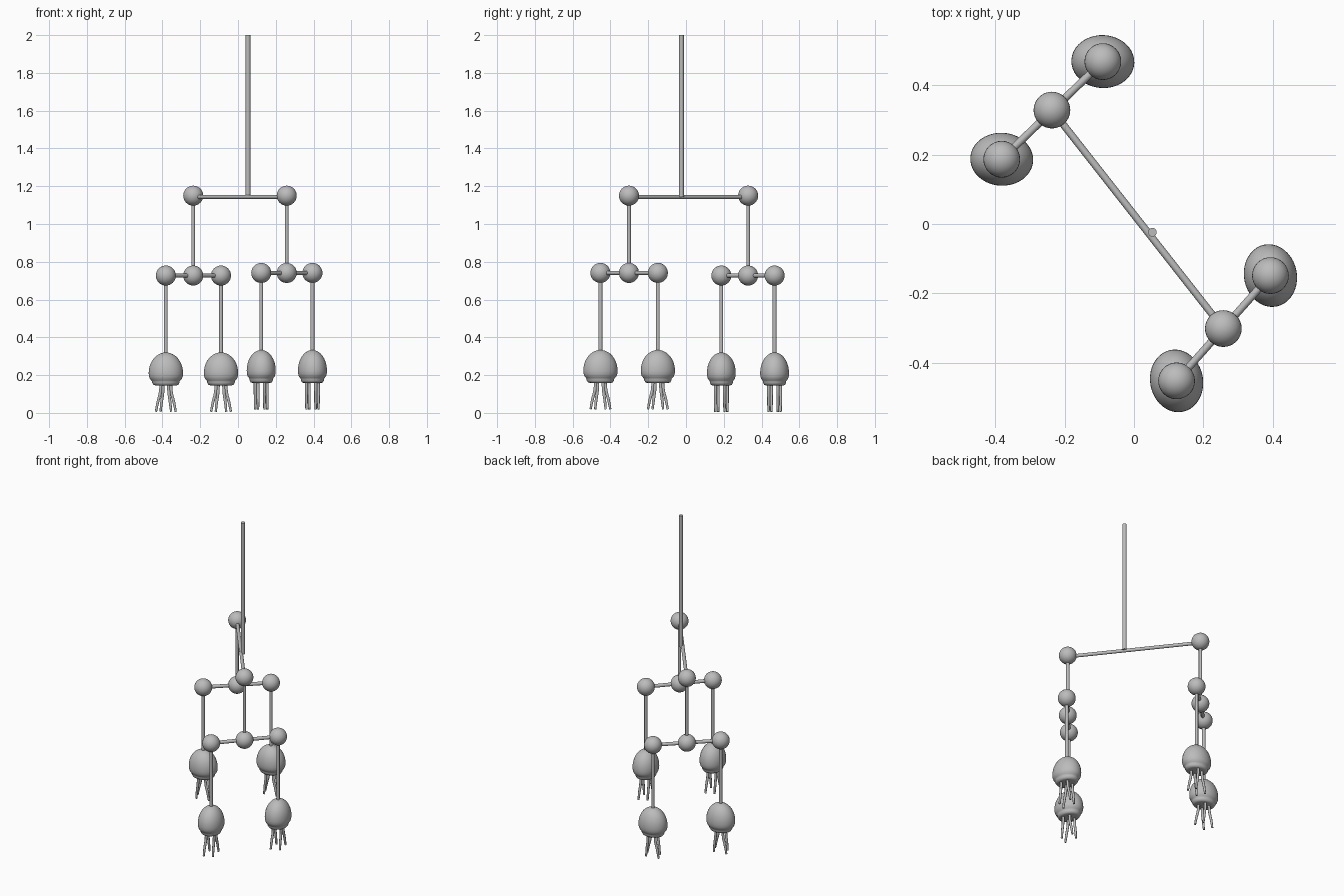
import bpy
import bmesh
import math
from mathutils import Vector

cube = bpy.data.objects.get("Cube")
if cube:
    bpy.data.objects.remove(cube)

grey = bpy.data.materials.new("plain grey")
grey.use_nodes = True
grey.diffuse_color = (0.5, 0.5, 0.5, 1)
grey.node_tree.nodes["Principled BSDF"].inputs["Base Color"].default_value = (0.5, 0.5, 0.5, 1)


def finish(obj, name):
    obj.name = name
    obj.data.materials.append(grey)
    bpy.ops.object.select_all(action="DESELECT")
    obj.select_set(True)
    bpy.context.view_layer.objects.active = obj
    if obj.type == "MESH":
        bpy.ops.object.shade_smooth_by_angle(angle=math.radians(40))
    return obj


def rod(name, start, end, radius=0.01):
    start, end = Vector(start), Vector(end)
    axis = end - start
    bpy.ops.mesh.primitive_cylinder_add(vertices=20, radius=radius, depth=axis.length,
                                        location=(start + end) / 2)
    obj = bpy.context.object
    obj.rotation_euler = axis.to_track_quat("Z", "Y").to_euler()
    return finish(obj, name)


def ball(name, centre, radius=0.053):
    bpy.ops.mesh.primitive_uv_sphere_add(segments=32, ring_count=16, radius=radius, location=centre)
    return finish(bpy.context.object, name)


# Bell outline as (radius, height): a rounded dome, then a lip and a flat underside
BELL = [(0.091 * math.sin(math.radians(a)), 0.211 + 0.109 * math.cos(math.radians(a)))
        for a in range(0, 91, 9)]
BELL += [(0.09, 0.195), (0.085, 0.181), (0.077, 0.172), (0.073, 0.167),
         (0.073, 0.16), (0.066, 0.149), (0.055, 0.145), (0, 0.148)]


def bell(name, x, y, lift, turn):
    bm = bmesh.new()
    verts = [bm.verts.new((r, 0, z)) for r, z in BELL]
    edges = [bm.edges.new(pair) for pair in zip(verts, verts[1:])]
    bmesh.ops.spin(bm, geom=verts + edges, cent=(0, 0, 0), axis=(0, 0, 1),
                   angle=math.tau, steps=40, use_duplicate=False)
    bmesh.ops.remove_doubles(bm, verts=bm.verts, dist=0.0003)
    bmesh.ops.recalc_face_normals(bm, faces=bm.faces)
    mesh = bpy.data.meshes.new(name)
    bm.to_mesh(mesh)
    bm.free()
    obj = bpy.data.objects.new(name, mesh)
    bpy.context.collection.objects.link(obj)
    obj.location = (x, y, lift)
    obj.scale = (1, 0.84, 1)
    obj.rotation_euler.z = turn
    return finish(obj, name)


# Four wavy tentacles that splay along the long axis of the bell
def tentacles(name, x, y, lift, along_y):
    curve = bpy.data.curves.new(name, "CURVE")
    curve.dimensions = "3D"
    curve.bevel_depth = 0.008
    curve.bevel_resolution = 3
    curve.resolution_u = 6
    curve.use_fill_caps = True
    for i in range(4):
        angle = math.radians(62 + 90 * i)
        px, py = 0.036 * math.cos(angle), 0.036 * math.sin(angle)
        spline = curve.splines.new("BEZIER")
        steps = [(0.155, 0.8, 1), (0.105, 0.95, 1), (0.055, 1.35, 0.95), (0.006, 1.65, 0.75)]
        spline.bezier_points.add(len(steps) - 1)
        for point, (z, spread, thick) in zip(spline.bezier_points, steps):
            wx, wy = (1, spread) if along_y else (spread, 1)
            point.co = (x + px * wx, y + py * wy, z + lift)
            point.radius = thick
            point.handle_left_type = point.handle_right_type = "AUTO"
    obj = bpy.data.objects.new(name, curve)
    bpy.context.collection.objects.link(obj)
    return finish(obj, name)


# Hanging rod and main crossbar
rod("hanging_rod", (0.053, -0.024, 1.143), (0.053, -0.024, 2.0), 0.0125)
rod("main_crossbar", (-0.237, 0.329, 1.143), (0.258, -0.302, 1.143), 0.0105)

# Two arms, each with a lower crossbar and two jellyfish
arms = [
    ("back", (-0.237, 0.329), [(-0.382, 0.187), (-0.09, 0.469)], 0.727, 0.0, math.radians(-3)),
    ("front", (0.258, -0.302), [(0.123, -0.453), (0.394, -0.149)], 0.741, 0.013, math.radians(101)),
]
for side, hub, ends, level, lift, turn in arms:
    ball(side + "_upper_ball", (*hub, 1.15))
    ball(side + "_middle_ball", (*hub, level))
    rod(side + "_drop_rod", (*hub, 1.15), (*hub, level))
    rod(side + "_lower_crossbar", (*ends[0], level), (*ends[1], level), 0.011)
    for label, (x, y) in zip(("right", "left"), ends):
        part = side + "_" + label
        ball(part + "_ball", (x, y, level))
        rod(part + "_string", (x, y, level), (x, y, 0.31 + lift))
        bell(part + "_jellyfish_bell", x, y, lift, turn)
        tentacles(part + "_jellyfish_tentacles", x, y, lift, side == "front")
